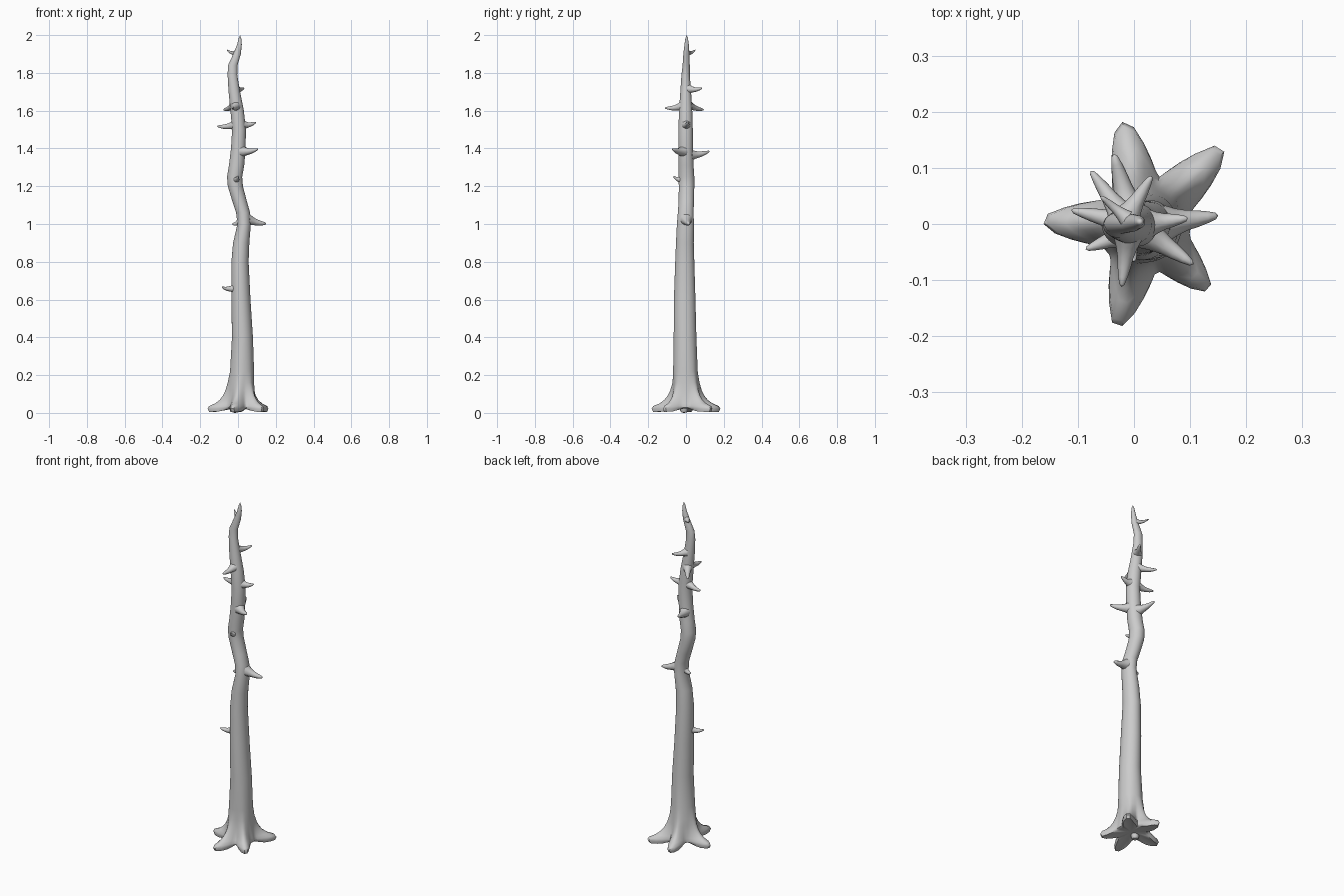
import bpy, bmesh, math
from mathutils import Vector

if "Cube" in bpy.data.objects:
    bpy.data.objects.remove(bpy.data.objects["Cube"])

# trunk outline: height, left x, right x, front y, back y
TRUNK = [
    (0.22, -.042, .085, -.068, .062), (0.40, -.032, .079, -.065, .055),
    (0.60, -.035, .066, -.064, .050), (0.80, -.035, .056, -.057, .044),
    (0.90, -.026, .060, -.053, .041), (1.00, -.003, .068, -.048, .042),
    (1.06, -.010, .064, -.043, .040), (1.12, -.030, .047, -.039, .042),
    (1.20, -.054, .026, -.038, .044), (1.25, -.058, .022, -.040, .044),
    (1.31, -.048, .033, -.040, .040), (1.40, -.037, .040, -.040, .037),
    (1.50, -.031, .042, -.040, .036), (1.60, -.040, .031, -.037, .033),
    (1.70, -.050, .011, -.030, .027), (1.79, -.055, -.004, -.024, .020),
    (1.84, -.053, -.003, -.018, .020), (1.90, -.025, .015, -.014, .018),
    (1.95, -.005, .020, -.008, .015), (1.985, .004, .017, -.003, .010)]

# root tips seen from above
ROOTS = [(-.02, .182), (.157, .133), (.131, -.116), (-.028, -.180), (-.161, .004)]

# root flare: height, reach of roots, radius between roots
FLARE = [(.006, .93, .070), (.022, 1.0, .082), (.036, .92, .083), (.05, .60, .080),
         (.068, .38, .077), (.09, .24, .073), (.12, .13, .070), (.16, .05, .067)]

# branch stubs: start height, tip x, y, z, thickness
BRANCHES = [
    (.66, -.086, -.045, .665, .014), (1.025, .150, .015, 1.002, .019),
    (1.015, -.030, .000, 1.00, .013), (1.235, .000, -.068, 1.252, .013),
    (1.385, .106, -.072, 1.397, .018), (1.365, -.036, .125, 1.385, .018),
    (1.525, -.112, .025, 1.518, .015), (1.525, .096, .010, 1.538, .015),
    (1.625, -.022, -.112, 1.615, .015), (1.63, -.077, .095, 1.605, .015),
    (1.715, .032, .086, 1.72, .014), (1.905, -.060, .050, 1.922, .009)]


def loft(name, rings, start, end):
    """Skin a list of closed rings and close both ends on a point."""
    bm = bmesh.new()
    vs = [[bm.verts.new(p) for p in r] for r in rings]
    n = len(vs[0])
    for a, b in zip(vs, vs[1:]):
        for i in range(n):
            j = (i + 1) % n
            bm.faces.new((a[i], a[j], b[j], b[i]))
    for ring, point in ((vs[0], start), (vs[-1], end)):
        c = bm.verts.new(point)
        for i in range(n):
            bm.faces.new((ring[i], ring[(i + 1) % n], c))
    bmesh.ops.recalc_face_normals(bm, faces=bm.faces)
    me = bpy.data.meshes.new(name)
    bm.to_mesh(me)
    bm.free()
    ob = bpy.data.objects.new(name, me)
    bpy.context.collection.objects.link(ob)
    me.shade_smooth()
    me.set_sharp_from_angle(angle=math.radians(50))
    return ob


def axis(z):
    """Trunk centre at a height."""
    for a, b in zip(TRUNK, TRUNK[1:]):
        if a[0] <= z <= b[0]:
            t = (z - a[0]) / (b[0] - a[0])
            m = [p + (q - p) * t for p, q in zip(a, b)]
            return Vector(((m[1] + m[2]) / 2, (m[3] + m[4]) / 2, z)), (m[2] - m[1] + m[4] - m[3]) / 4


# trunk with root flare
SIDES = 60
CX = .018
polar = [(math.atan2(y, x - CX), math.hypot(x - CX, y)) for x, y in ROOTS]
rings = []
for z, reach, base in FLARE:
    ring = []
    for i in range(SIDES):
        a = math.tau * i / SIDES
        r = base
        for ra, length in polar:
            d = abs((a - ra + math.pi) % math.tau - math.pi)
            lobe = min(1, max(0, (math.radians(33) - d) / math.radians(29.5))) ** 1.6
            r = max(r, base + (length - base) * lobe * reach)
        droop = .016 * (1 - min(1, (r - base) / .06)) if z < .03 else 0
        ring.append((CX + r * math.cos(a), r * math.sin(a), z + droop * (.03 - z) / .024))
    rings.append(ring)
for z, xl, xr, yf, yb in TRUNK:
    rings.append([((xl + xr) / 2 + (xr - xl) / 2 * math.cos(math.tau * i / SIDES),
                   (yf + yb) / 2 + (yb - yf) / 2 * math.sin(math.tau * i / SIDES), z)
                  for i in range(SIDES)])
loft("trunk", rings, (CX, 0, .03), (.011, .004, 2.0))

# knot under the stump
knot = [[(-.015 + r * math.cos(math.tau * i / 12), -.01 + r * math.sin(math.tau * i / 12), z)
         for i in range(12)] for z, r in ((.002, .014), (.012, .02), (.04, .022))]
loft("root_knot", knot, (-.015, -.01, 0), (-.015, -.01, .045))

# broken branch stubs, flared where they leave the trunk and sagging in the middle
for k, (z0, x, y, z1, th) in enumerate(BRANCHES):
    core, rad = axis(z0)
    tip = Vector((x, y, z1))
    flat = (tip - core) * Vector((1, 1, 0))
    out = flat.normalized()
    p0 = core + out * rad * .7
    side = Vector((-out.y, out.x, 0))
    rings = []
    for t, r in ((0, 1.7), (.2, 1.25), (.4, .95), (.6, .78), (.8, .55), (.95, .32)):
        c = p0.lerp(tip, t)
        c.z += -.006 * math.sin(math.pi * t)
        rings.append([c + side * (th * r * math.cos(math.tau * i / 10))
                      + Vector((0, 0, th * r * math.sin(math.tau * i / 10))) for i in range(10)])
    loft(f"branch_stub_{k + 1}", rings, p0, tip)
